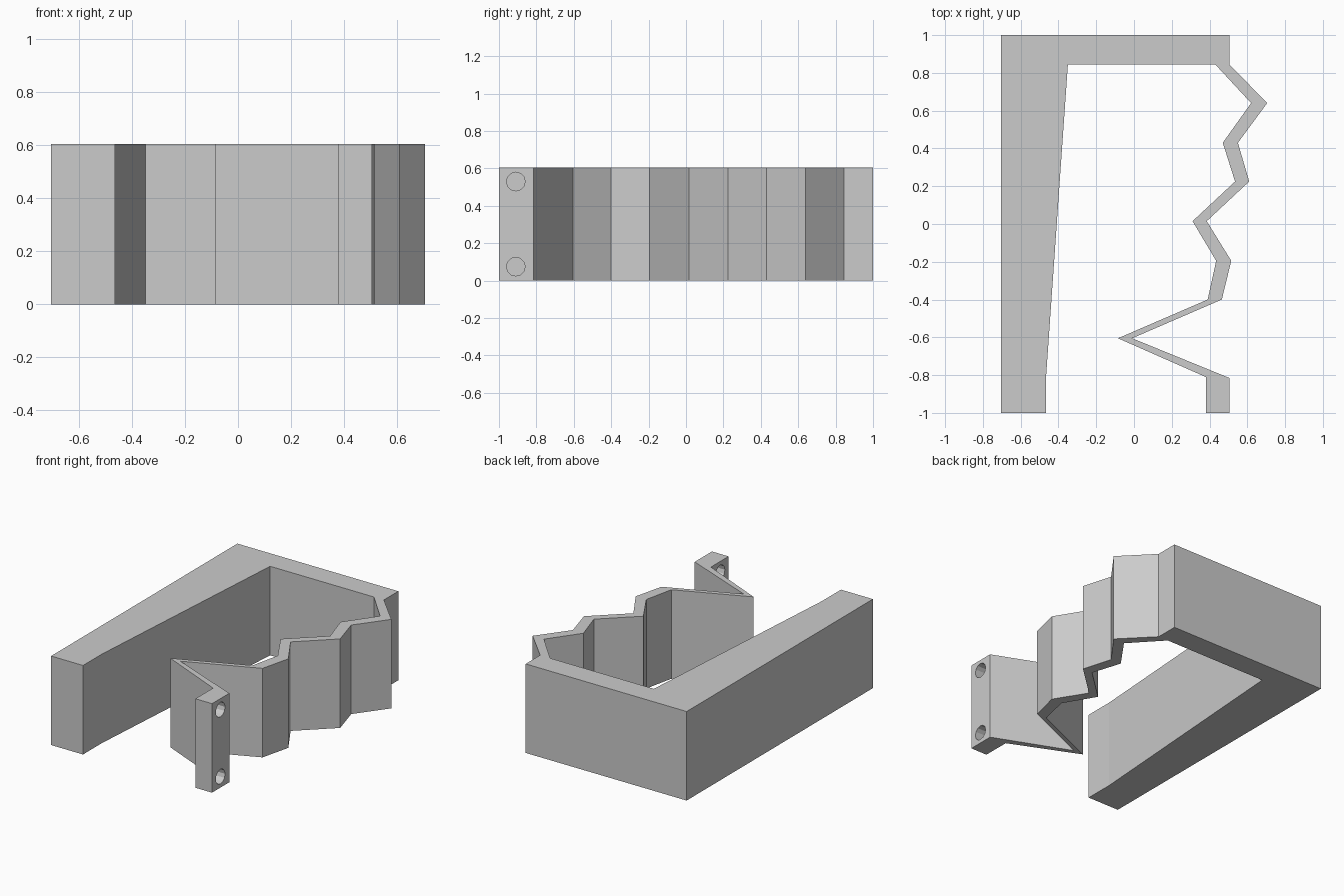
import bpy
import bmesh
from math import radians

HEIGHT = 0.605

default_cube = bpy.data.objects.get("Cube")
if default_cube:
    bpy.data.objects.remove(default_cube, do_unlink=True)

grey = bpy.data.materials.new("neutral grey")
grey.use_nodes = True
colour = (0.6, 0.6, 0.6, 1)
grey.diffuse_color = colour
grey.node_tree.nodes["Principled BSDF"].inputs["Base Color"].default_value = colour


def extrude_profile(name, points, height):
    """Raise a closed outline from the ground into a flat-shaded solid."""
    mesh = bpy.data.meshes.new(name)
    bm = bmesh.new()
    face = bm.faces.new([bm.verts.new((x, y, 0)) for x, y in points])
    result = bmesh.ops.extrude_face_region(bm, geom=[face])
    top = [v for v in result["geom"] if isinstance(v, bmesh.types.BMVert)]
    bmesh.ops.translate(bm, verts=top, vec=(0, 0, height))
    bmesh.ops.recalc_face_normals(bm, faces=bm.faces)
    bm.to_mesh(mesh)
    bm.free()
    mesh.materials.append(grey)
    obj = bpy.data.objects.new(name, mesh)
    bpy.context.collection.objects.link(obj)
    return obj


# Thick tapered arm and back wall
arm = [(0.505, 1), (-0.705, 1), (-0.705, -1), (-0.465, -1), (-0.465, -0.8),
       (-0.35, 0.845), (0.43, 0.845)]

# Zigzag spring: inner side, then outer side, from back to front
spring_inner = [(0.62, 0.64), (0.47, 0.43), (0.535, 0.225), (0.31, 0.015),
                (0.435, -0.195), (0.39, -0.4), (-0.085, -0.605)]
spring_outer = [(0.505, 0.845), (0.705, 0.64), (0.55, 0.43), (0.61, 0.225),
                (0.385, 0.015), (0.515, -0.195), (0.465, -0.4), (-0.01, -0.605)]

# Mounting tab at the free end of the spring
tab = [(0.38, -0.81), (0.38, -1), (0.505, -1), (0.505, -0.815)]

clip = extrude_profile("spring_clip", arm + spring_inner + tab + spring_outer[::-1], HEIGHT)

# Two screw holes through the tab
for label, z in (("lower", 0.075), ("upper", HEIGHT - 0.075)):
    bpy.ops.mesh.primitive_cylinder_add(vertices=12, radius=0.05, depth=0.3,
                                        location=(0.445, -0.91, z),
                                        rotation=(0, radians(90), 0))
    cutter = bpy.context.object
    cutter.name = label + "_hole_cutter"
    cutter.data.materials.append(grey)
    cutter.hide_render = True
    cutter.display_type = 'WIRE'
    hole = clip.modifiers.new(label + " hole", 'BOOLEAN')
    hole.operation = 'DIFFERENCE'
    hole.solver = 'EXACT'
    hole.object = cutter

# Bake the holes and discard the cutters
bpy.context.view_layer.objects.active = clip
for modifier in list(clip.modifiers):
    cutter = modifier.object
    bpy.ops.object.modifier_apply(modifier=modifier.name)
    bpy.data.objects.remove(cutter, do_unlink=True)
